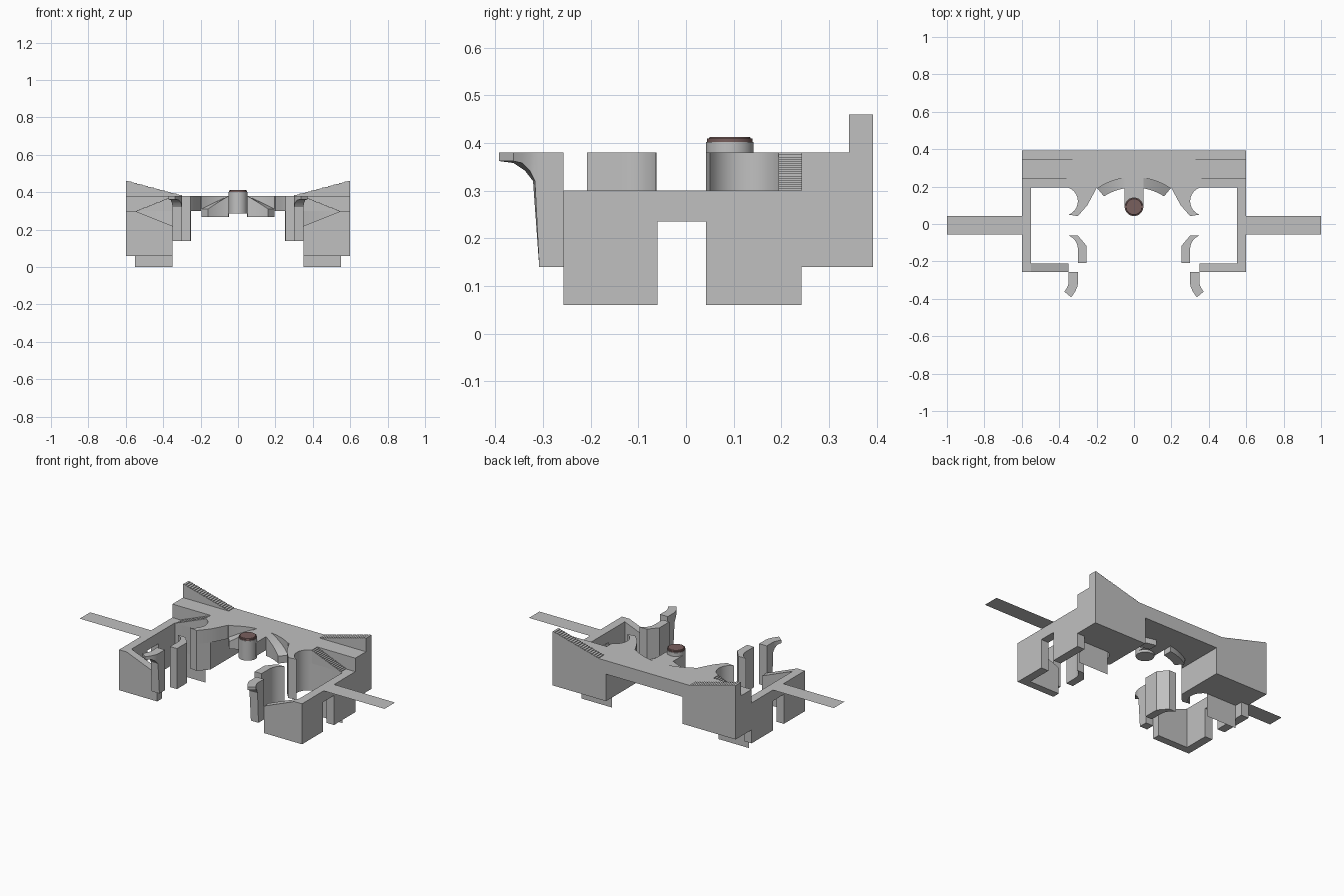
import bpy, bmesh, math

if "Cube" in bpy.data.objects:
    bpy.data.objects.remove(bpy.data.objects["Cube"], do_unlink=True)


def material(name, rgb):
    m = bpy.data.materials.new(name)
    m.use_nodes = True
    m.diffuse_color = (*rgb, 1)
    m.node_tree.nodes["Principled BSDF"].inputs["Base Color"].default_value = (*rgb, 1)
    return m


GREY = material("light grey", (0.53, 0.53, 0.53))
BROWN = material("dull brown", (0.19, 0.115, 0.11))


def finish(name, bm, mat=GREY, smooth=False):
    bmesh.ops.recalc_face_normals(bm, faces=bm.faces)
    mesh = bpy.data.meshes.new(name)
    bm.to_mesh(mesh)
    bm.free()
    mesh.materials.append(mat)
    obj = bpy.data.objects.new(name, mesh)
    bpy.context.collection.objects.link(obj)
    if smooth:
        bpy.ops.object.select_all(action="DESELECT")
        obj.select_set(True)
        bpy.context.view_layer.objects.active = obj
        bpy.ops.object.shade_smooth_by_angle(angle=math.radians(30))
    return obj


def loft(name, rings, smooth=False, mat=GREY):
    """Closed skin through rings of equal point count, capped at both ends."""
    bm = bmesh.new()
    loops = [[bm.verts.new(p) for p in ring] for ring in rings]
    for a, b in zip(loops, loops[1:]):
        for i in range(len(a)):
            j = (i + 1) % len(a)
            bm.faces.new((a[i], a[j], b[j], b[i]))
    bm.faces.new(loops[0])
    bm.faces.new(loops[-1])
    return finish(name, bm, mat, smooth)


def prism(name, outline, axis, lo, hi, side=1, smooth=False):
    """Extrude a 2D outline along an axis; side mirrors it in x."""
    def point(a, b, c):
        p = {"x": (c, a, b), "y": (a, c, b), "z": (a, b, c)}[axis]
        return (p[0] * side, p[1], p[2])
    return loft(name, [[point(a, b, c) for a, b in outline] for c in (lo, hi)], smooth)


def arc(cx, cy, r, start, end, n=10):
    angles = [math.radians(start + (end - start) * i / n) for i in range(n + 1)]
    return [(cx + r * math.cos(a), cy + r * math.sin(a)) for a in angles]


def stairs(x0, z0, x1, z1, n):
    """Fine stepped line between two points."""
    pts = []
    for i in range(n):
        x = x0 + (x1 - x0) * i / n
        pts += [(x, z0 + (z1 - z0) * i / n), (x, z0 + (z1 - z0) * (i + 1) / n)]
    return pts + [(x1, z1)]


def cylinder(name, y, r, z0, z1, mat, top_r=None):
    rings = [[(x, yy, z) for x, yy in arc(0, y, rad, 0, 350, 35)]
             for rad, z in ((r, z0), (top_r or r, z1))]
    return loft(name, rings, True, mat)


BACK, INNER, STEP, FRONT = 0.392, 0.194, 0.242, -0.257

# Rear body, upper deck with curved recess and central bridge
scallop = arc(0.377, 0.122, 0.077, 110.6, 249.4)
half = [(0.6, BACK), (0.6, STEP), (0.35, STEP)] + scallop
half += [(0.3, 0.042), (0.25, 0.1), (0.225, 0.145), (0.2, INNER)]
half += arc(0, -0.1, 0.35, 56, 81.8, 8) + [(0.05, 0.095)]
deck = half + [(-x, y) for x, y in reversed(half)]
prism("rear_deck", deck, "z", 0.3, 0.38, smooth=True)

# Central post and cap
cylinder("center_post", 0.092, 0.05, 0.285, 0.402, GREY)
cylinder("post_cap", 0.092, 0.048, 0.402, 0.409, BROWN)
cylinder("post_cap_top", 0.092, 0.044, 0.409, 0.413, BROWN, 0.042)

for side, tag in ((1, "left_"), (-1, "right_")):
    # Lower rear block with its scalloped inner arm
    block = [(0.25, BACK), (0.6, BACK), (0.6, INNER)] + scallop
    block += [(0.3, 0.042), (0.25, 0.1)]
    prism(tag + "rear_block", block, "z", 0.14, 0.3, side, True)

    # Stepped slopes: rising rear fin and falling front shoulder
    prism(tag + "rear_fin", stairs(0.3, 0.38, 0.6, 0.46, 20) + [(0.6, 0.38)],
          "y", 0.342, BACK, side)
    prism(tag + "shoulder", stairs(0.35, 0.38, 0.55, 0.3, 18) + [(0.35, 0.3)],
          "y", INNER, STEP, side)

    # Side wall with axle opening
    wall = [(FRONT, 0.06), (-0.06, 0.06), (-0.06, 0.235), (0.042, 0.235),
            (0.042, 0.06), (STEP, 0.06), (STEP, 0.3), (FRONT, 0.3)]
    prism(tag + "side_wall", wall, "x", 0.55, 0.6, side)

    # Front wall with sloping top edge
    prism(tag + "front_wall", [(0.35, 0.06), (0.55, 0.06), (0.55, 0.3), (0.35, 0.22)],
          "y", FRONT, -0.212, side)

    # Thin sheets: hanging flap and outrigger plank
    for name, corners in (
            ("flap", [(x, INNER, z) for x, z in ((0.35, 0), (0.55, 0), (0.55, 0.14), (0.35, 0.14))]),
            ("plank", [(x, y, 0.3) for x, y in ((0.6, -0.055), (1, -0.055), (1, 0.043), (0.6, 0.043))])):
        bm = bmesh.new()
        bm.faces.new([bm.verts.new((x * side, y, z)) for x, y, z in corners])
        finish(tag + name, bm)

    # Free-standing curved guard
    guard = arc(0.377, -0.134, 0.077, 112, 180, 6) + [(0.3, -0.208), (0.255, -0.208)]
    guard += [(0.255, -0.115), (0.3, -0.062)]
    prism(tag + "guard", guard, "z", 0.14, 0.38, side, True)

    # Front hook, flaring outward at its tip
    hook = []
    for xo, yo, xi, yi, z in (
            (0.35, FRONT, 0.3, FRONT, 0.14), (0.35, -0.308, 0.3, -0.308, 0.14),
            (0.35, -0.317, 0.3, -0.321, 0.32), (0.353, -0.328, 0.304, -0.338, 0.342),
            (0.36, -0.344, 0.315, -0.362, 0.358), (0.372, -0.362, 0.336, BACK * -1, 0.362)):
        hook.append([(xo * side, yo, 0.38), (xi * side, yi, 0.38),
                     (xi * side, yi, z), (xo * side, yo, z)])
    loft(tag + "front_hook", hook, True)

    # Curved ramp descending from the bridge
    ramp = []
    outer = arc(0, -0.1, 0.35, 56, 82)
    inner = arc(0, -0.1, 0.295, 57, 80.2)
    for i, ((xo, yo), (xi, yi)) in enumerate(zip(outer, inner)):
        top = 0.31 + 0.007 * i
        ramp.append([(xo * side, yo, top), (xi * side, yi, top),
                     (xi * side, yi, 0.267), (xo * side, yo, 0.267)])
    loft(tag + "curved_ramp", ramp, True)
